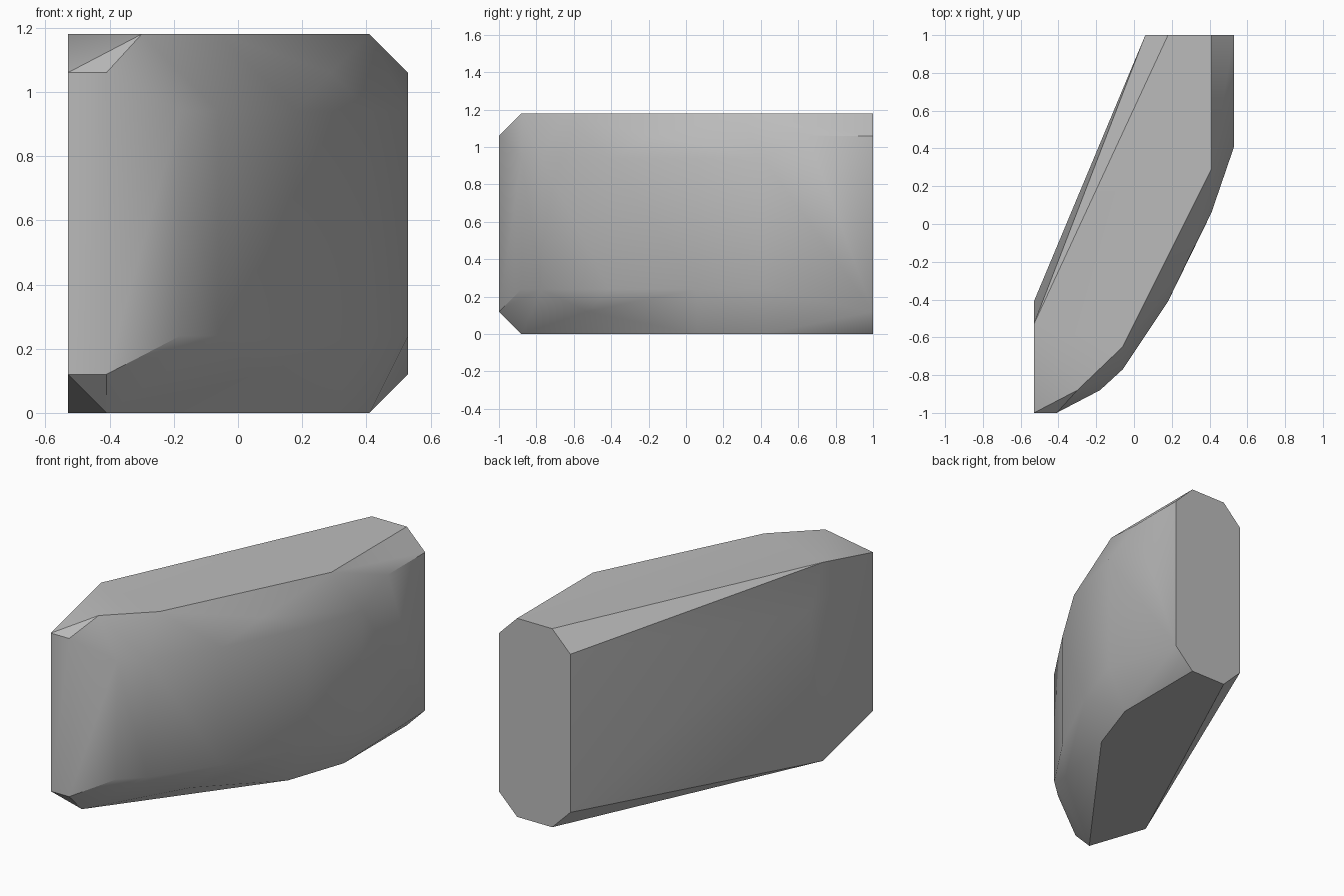
import bpy
import bmesh

cube = bpy.data.objects.get("Cube")
if cube:
    bpy.data.objects.remove(cube, do_unlink=True)

grey = bpy.data.materials.new("stone grey")
grey.use_nodes = True
colour = (0.5, 0.5, 0.5, 1)
grey.diffuse_color = colour
grey.node_tree.nodes["Principled BSDF"].inputs["Base Color"].default_value = colour

# Outlines of the bevelled slab, each at its own height
belly = [(-.18, -.88), (-.06, -.77), (.18, -.41), (.41, .06)]
layers = [
    (0, [(.18, 1), (.41, 1), (.41, .41), (.29, .06), (-.41, -.88), (-.53, -.53)]),
    (.12, [(.06, 1), (.53, 1), (.06, -.53), (-.41, -1), (-.53, -1)]),
    (.24, belly + [(.53, .41), (-.53, -.41)]),
    (.94, belly + [(.53, .41), (-.53, -.41)]),
    (1.06, [(.06, 1), (.53, 1), (.53, .65), (.29, -.18), (-.41, -1), (-.53, -1)]),
    (1.18, [(.18, 1), (.41, 1), (.41, .29), (-.06, -.65), (-.30, -.88), (-.53, -.53)]),
]

# Wrap one faceted skin around the outlines
bm = bmesh.new()
for z, outline in layers:
    for x, y in outline:
        bm.verts.new((x, y, z))
hull = bmesh.ops.convex_hull(bm, input=bm.verts)
loose = [v for v in bm.verts if not v.link_faces]
bmesh.ops.delete(bm, geom=loose, context='VERTS')
bmesh.ops.dissolve_limit(bm, angle_limit=0.01, verts=bm.verts, edges=bm.edges)
bmesh.ops.recalc_face_normals(bm, faces=bm.faces)

mesh = bpy.data.meshes.new("curved_slab")
bm.to_mesh(mesh)
bm.free()
mesh.materials.append(grey)
slab = bpy.data.objects.new("curved_slab", mesh)
bpy.context.collection.objects.link(slab)

# Soft curved side with crisp bevels
bpy.context.view_layer.objects.active = slab
slab.select_set(True)
bpy.ops.object.shade_smooth_by_angle(angle=0.55)
